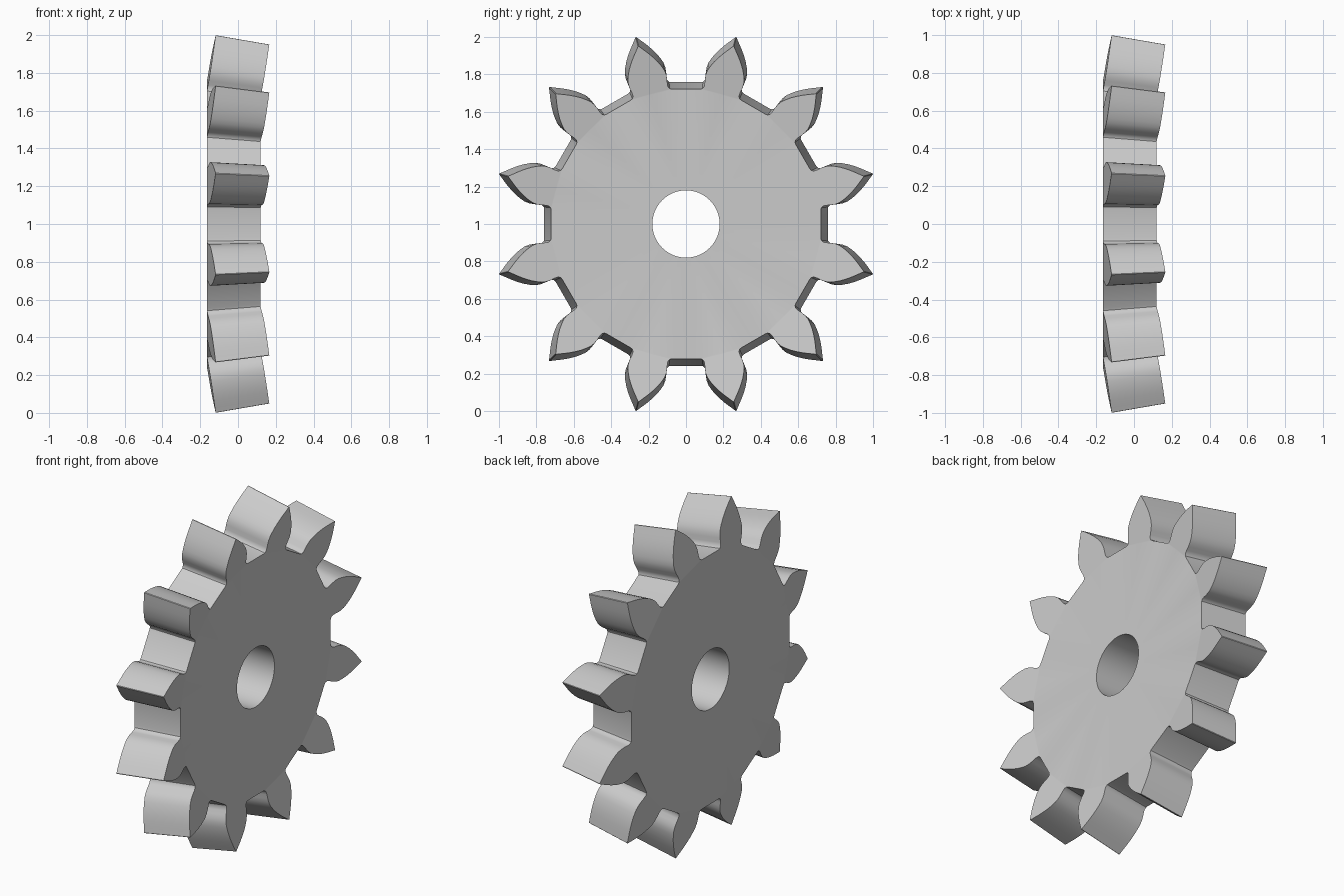
import bpy, bmesh, math
from mathutils import Vector

if "Cube" in bpy.data.objects:
    bpy.data.objects.remove(bpy.data.objects["Cube"])

TEETH = 12
HOLE = 0.18
# Half tooth on the wide side: (distance along tooth, half width), root to tip
HALF = [(0.752, 0.122), (0.758, 0.109), (0.77, 0.102), (0.79, 0.103), (0.815, 0.108),
        (0.84, 0.110), (0.865, 0.107), (0.89, 0.098), (0.92, 0.084), (0.95, 0.066),
        (0.98, 0.045), (1.01, 0.021), (1.034, 0.002)]
ROOT = HALF[0][0]

# Flat metal colour
steel = bpy.data.materials.new("grey_steel")
steel.use_nodes = True
colour = (0.6, 0.6, 0.6, 1)
steel.diffuse_color = colour
steel.node_tree.nodes["Principled BSDF"].inputs["Base Color"].default_value = colour

bm = bmesh.new()


def place(x, u, w, angle):
    c, s = math.cos(angle), math.sin(angle)
    return bm.verts.new((x, u * c - w * s, 1 + u * s + w * c))


def build_side(x, scale, lean):
    """One gear face: returns the hole ring and the outer outline."""
    hole, rim, outline, rights, lefts = [], [], [], [], []
    for k in range(TEETH):
        a = math.tau * (k + 0.5) / TEETH
        right = [place(x + lean * (u - ROOT), u * scale, -w * scale, a) for u, w in HALF]
        left = [place(x + lean * (u - ROOT), u * scale, w * scale, a) for u, w in HALF]
        middle = place(x, ROOT * scale, 0, a)
        valley = place(x, 0.758 * scale, 0, a + math.pi / TEETH)
        # Leaning tooth face, in strips from root to tip
        bm.faces.new([right[0], right[1], left[1], left[0], middle])
        for i in range(1, len(HALF) - 1):
            bm.faces.new([right[i], right[i + 1], left[i + 1], left[i]])
        rim += [right[0], middle, left[0], valley]
        outline += right + left[::-1] + [valley]
        hole += [place(x, HOLE, 0, a + math.tau * (j - 1) / (4 * TEETH)) for j in range(4)]
    bridge(hole, rim)
    return hole, outline


def bridge(a, b):
    for i in range(len(a)):
        j = (i + 1) % len(a)
        bm.faces.new([a[i], a[j], b[j], b[i]])


# Wide and narrow gear faces, joined by the tooth flanks and the bore
wide_hole, wide_outline = build_side(-0.165, 1.0, 0.165)
narrow_hole, narrow_outline = build_side(0.119, 0.951, 0.165)
bridge(wide_outline, narrow_outline)
bridge(wide_hole, narrow_hole)
bmesh.ops.recalc_face_normals(bm, faces=bm.faces)

mesh = bpy.data.meshes.new("bevel_gear")
bm.to_mesh(mesh)
bm.free()
mesh.materials.append(steel)
gear = bpy.data.objects.new("bevel_gear", mesh)
bpy.context.collection.objects.link(gear)
bpy.context.view_layer.objects.active = gear
gear.select_set(True)
bpy.ops.object.shade_smooth_by_angle(angle=math.radians(35))
